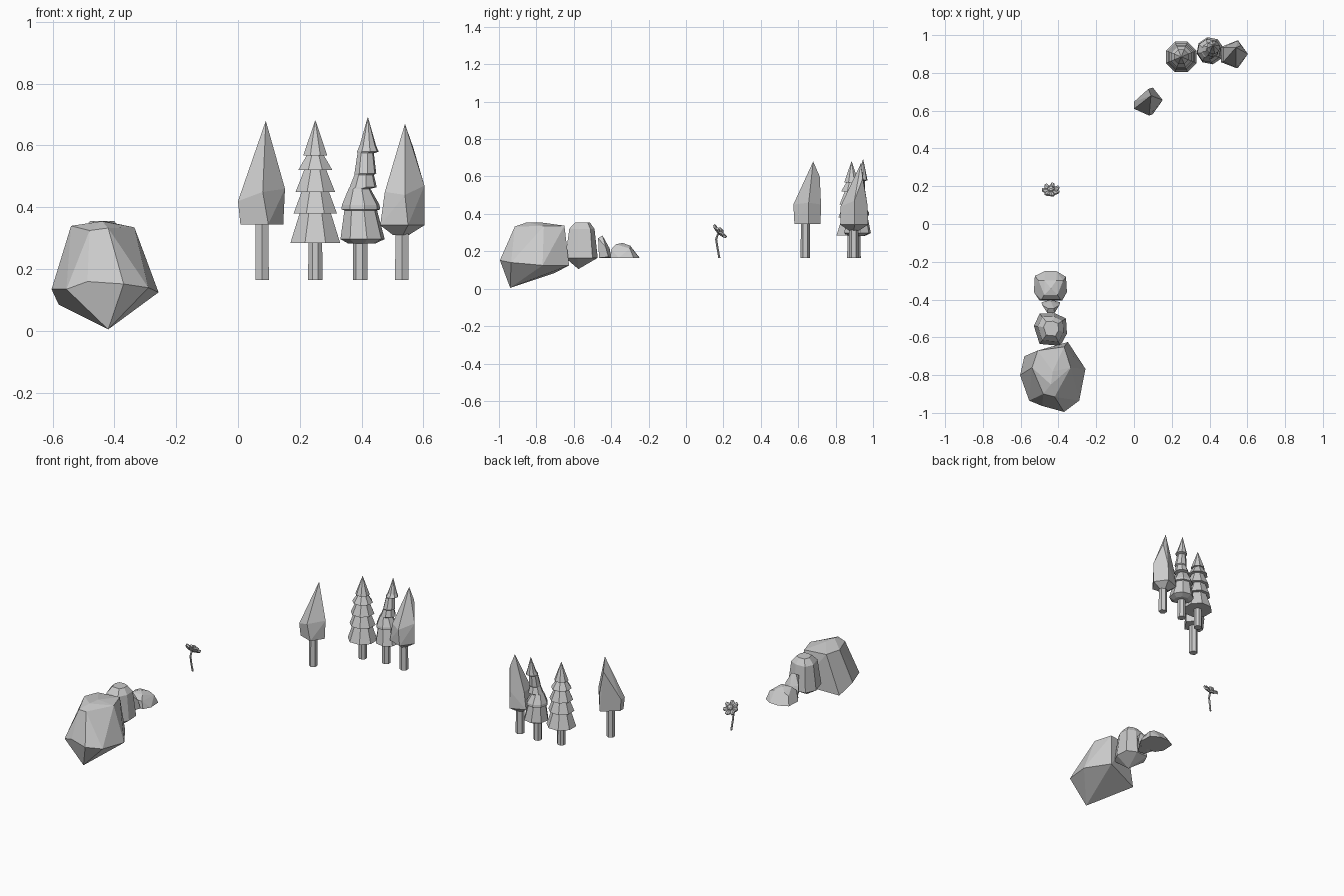
import bpy, bmesh
from math import sin, cos, pi, radians
from mathutils import Vector, Matrix


def finish(bm, name):
    bmesh.ops.recalc_face_normals(bm, faces=bm.faces[:])
    me = bpy.data.meshes.new(name)
    bm.to_mesh(me)
    bm.free()
    ob = bpy.data.objects.new(name, me)
    bpy.context.collection.objects.link(ob)
    return ob


def hull(name, pts):
    bm = bmesh.new()
    for p in pts:
        bm.verts.new(p)
    r = bmesh.ops.convex_hull(bm, input=bm.verts[:])
    loose = [v for v in bm.verts if not v.link_faces]
    bmesh.ops.delete(bm, geom=loose, context='VERTS')
    bmesh.ops.dissolve_limit(bm, angle_limit=radians(4), verts=bm.verts[:], edges=bm.edges[:])
    return finish(bm, name)


def stack(name, rings, n, turn=0.0):
    """Loft n-sided horizontal rings given as (x, y, z, radius)."""
    bm = bmesh.new()
    loops = [[bm.verts.new((x + r * cos(turn + 2 * pi * i / n),
                            y + r * sin(turn + 2 * pi * i / n), z))
              for i in range(n)] for x, y, z, r in rings]
    for a, b in zip(loops, loops[1:]):
        for i in range(n):
            j = (i + 1) % n
            bm.faces.new((a[i], a[j], b[j], b[i]))
    bm.faces.new(loops[0][::-1])
    bm.faces.new(loops[-1])
    return finish(bm, name)


def ring(outline, z, f=1.0):
    cx = sum(p[0] for p in outline) / len(outline)
    cy = sum(p[1] for p in outline) / len(outline)
    return [(cx + (x - cx) * f, cy + (y - cy) * f, z) for x, y in outline]


G = 0.165  # ground level of the plants

# trunks
for name, x, y, top, n in (("trunk_a", .078, .638, .36, 6), ("trunk_b", .25, .885, .31, 8),
                           ("trunk_c", .397, .91, .32, 7), ("trunk_d", .53, .897, .36, 6)):
    stack(name, [(x, y, G, .025), (x, y, top, .024)], n, pi / n)

# faceted crowns
a = [(.003, .645), (.10, .725), (.152, .656), (.10, .575), (.003, .61)]
hull("crown_a", ring(a, .345, .93) + [
    (.0, .647, .42), (.10, .722, .45), (.152, .656, .46), (.08, .574, .45), (.0, .61, .42),
    (.09, .68, .68), (.076, .715, .60)])
d = [(.55, .973), (.603, .90), (.55, .825), (.46, .857), (.46, .937)]
hull("crown_d", ring(d, .342) + ring(d, .31, .35) + [
    (.55, .97, .45), (.603, .90, .47), (.54, .826, .44), (.475, .86, .45), (.475, .935, .45),
    (.54, .935, .67), (.568, .945, .59)])

# straight tiered conifer
tiers = [(.285, .087, .38, .055), (.38, .076, .45, .048), (.45, .069, .52, .039),
         (.52, .06, .568, .03), (.568, .042, .68, .001)]
rings = []
for z0, r0, z1, r1 in tiers:
    rings += [(.25, .885, z0, r0), (.25 , .885, z1, r1)]
stack("crown_b", rings, 8, pi / 8)

# crooked tiered conifer
stack("crown_c", [(.40, .913, .283, .045), (.403, .917, .297, .073), (.397, .917, .39, .054),
                  (.397, .917, .393, .064), (.397, .917, .408, .062), (.393, .913, .46, .036),
                  (.405, .92, .465, .045), (.408, .92, .505, .032), (.412, .92, .51, .036),
                  (.413, .93, .575, .027), (.42, .935, .58, .036), (.42, .94, .60, .027),
                  (.42, .947, .69, .001)], 8, .2)

# flower stem, following a bent path
stack("flower_stem", [(-.44, .178, G, .006), (-.443, .168, .22, .006), (-.444, .161, .265, .006),
                      (-.443, .172, .295, .006)], 5)

# flower head: scalloped petals and a raised centre, tilted back and up
bm = bmesh.new()
N = 7
c = bm.verts.new((0, 0, .006))
b = bm.verts.new((0, 0, -.016))
rim = []
for i in range(N * 3):
    t = 2 * pi * i / (N * 3)
    r = .034 if i % 3 == 0 else .047
    rim.append((bm.verts.new((r * cos(t), r * sin(t), .009 if i % 3 else -.002)),
                bm.verts.new((r * cos(t), r * sin(t), -.003 if i % 3 else -.010))))
for i in range(N * 3):
    p, q = rim[i], rim[(i + 1) % (N * 3)]
    bm.faces.new((c, p[0], q[0]))
    bm.faces.new((b, q[1], p[1]))
    bm.faces.new((p[0], p[1], q[1], q[0]))
tilt = Matrix.Translation((-.44, .18, .306)) @ Matrix.Rotation(radians(-45), 4, 'X')
head = finish(bm, "flower_petals")
head.data.transform(tilt)
core = stack("flower_centre", [(0, 0, 0, .02), (0, 0, .014, .019), (0, 0, .02, .01)], 6)
core.data.transform(tilt)

# large boulder
hull("boulder", [
    (-.42, -.94, .005),
    (-.257, -.767, .125), (-.29, -.935, .14), (-.37, -.995, .152), (-.487, -.963, .16),
    (-.555, -.935, .135), (-.603, -.80, .135), (-.58, -.70, .085), (-.35, -.625, .125),
    (-.335, -.76, .335), (-.37, -.65, .337), (-.51, -.67, .337), (-.54, -.76, .34),
    (-.48, -.90, .325), (-.42, -.915, .333), (-.44, -.85, .355), (-.43, -.78, .355)])

# medium stone
mid = [(-.50, -.635), (-.39, -.645), (-.355, -.58), (-.36, -.50), (-.42, -.472),
       (-.50, -.475), (-.53, -.54)]
hull("medium_stone", ring(mid, .165) + ring(mid, .32, .78) + ring(mid, .355, .45)
     + [(-.44, -.575, .105)])

# small leaning stone
hull("small_stone", [
    (-.465, -.462, G), (-.42, -.465, G), (-.39, -.415, .17), (-.49, -.415, .17), (-.44, -.40, G),
    (-.485, -.43, .225), (-.395, -.43, .225), (-.44, -.408, .215),
    (-.46, -.47, .27), (-.42, -.47, .27), (-.455, -.447, .285), (-.425, -.447, .285)])

# low flat-bottomed stone
low = [(-.50, -.405), (-.38, -.405), (-.355, -.36), (-.36, -.28), (-.41, -.25),
       (-.47, -.248), (-.525, -.275), (-.53, -.36)]
hull("low_stone", ring(low, G) + [
    (-.49, -.40, .21), (-.39, -.40, .21), (-.375, -.30, .215), (-.505, -.30, .215),
    (-.405, -.375, .237), (-.475, -.375, .237), (-.41, -.298, .23), (-.475, -.298, .23),
    (-.44, -.34, .245)])
